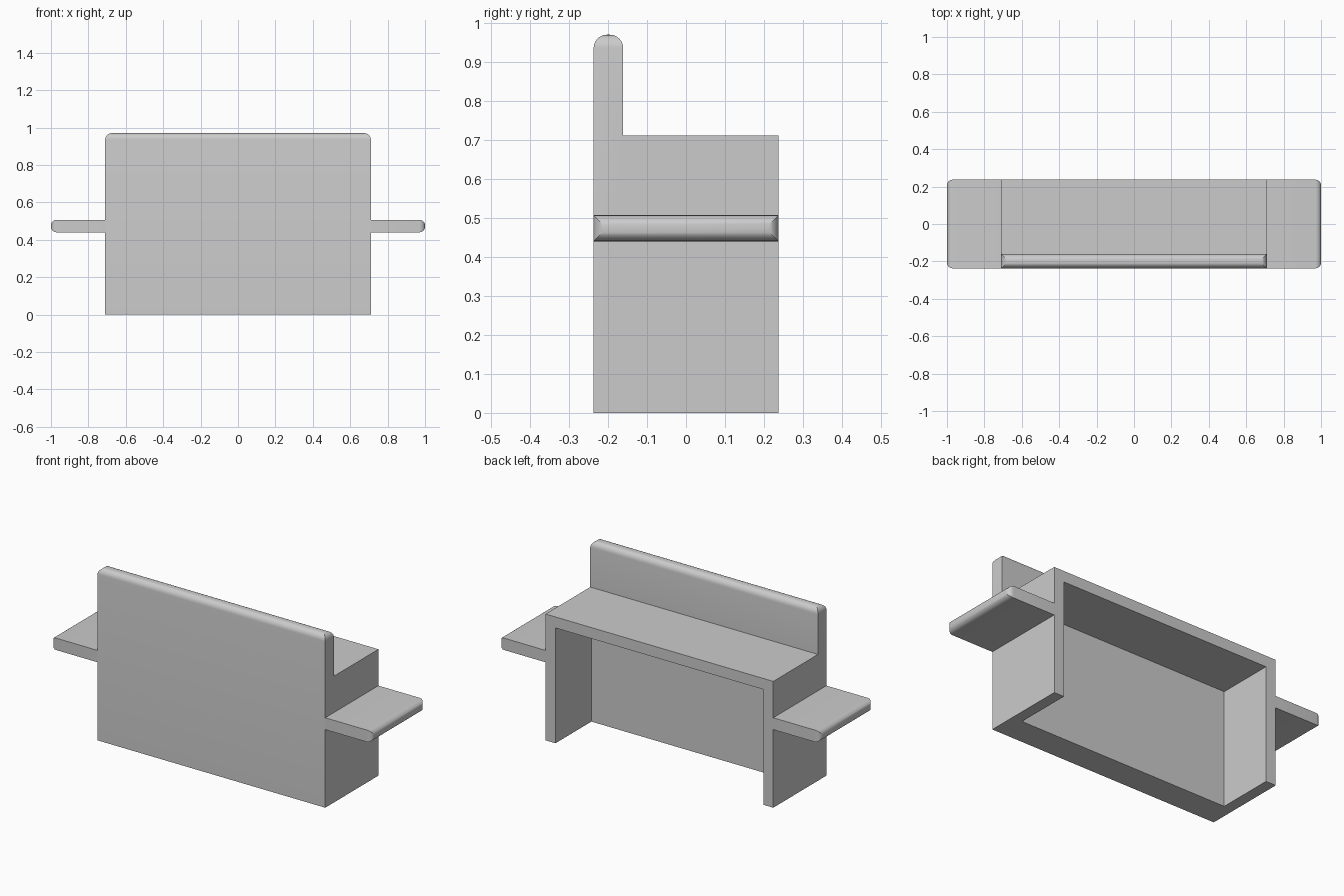
import bpy, bmesh
from mathutils import Vector

if "Cube" in bpy.data.objects:
    bpy.data.objects.remove(bpy.data.objects["Cube"])

W, D = 0.71, 0.237          # half width and half depth of the body
WALL = 0.062


def extrude_profile(name, pts, x0, x1, bevel_axis=None, bevel=0.0):
    """Extrude a (y, z) profile along x; round the rim of the face furthest along bevel_axis."""
    bm = bmesh.new()
    face = bm.faces.new([bm.verts.new((x0, y, z)) for y, z in pts])
    new = bmesh.ops.extrude_face_region(bm, geom=[face])["geom"]
    bmesh.ops.translate(bm, vec=(x1 - x0, 0, 0),
                        verts=[v for v in new if isinstance(v, bmesh.types.BMVert)])
    bmesh.ops.recalc_face_normals(bm, faces=bm.faces)
    if bevel_axis:
        axis = Vector(bevel_axis)
        end = max(bm.faces, key=lambda f: f.calc_center_median().dot(axis))
        bmesh.ops.bevel(bm, geom=list(end.edges), offset=bevel, segments=6,
                        profile=0.5, affect='EDGES', clamp_overlap=True)
    mesh = bpy.data.meshes.new(name)
    bm.to_mesh(mesh)
    bm.free()
    obj = bpy.data.objects.new(name, mesh)
    bpy.context.collection.objects.link(obj)
    return obj


def smooth(obj):
    bpy.ops.object.select_all(action='DESELECT')
    obj.select_set(True)
    bpy.context.view_layer.objects.active = obj
    bpy.ops.object.shade_smooth_by_angle()


def rect(y0, y1, z0, z1):
    return [(y0, z0), (y1, z0), (y1, z1), (y0, z1)]


# Counter body with raised front panel, rounded along its top
body = extrude_profile(
    "counter_body",
    [(-D, 0), (D, 0), (D, 0.712), (-0.161, 0.712), (-0.161, 0.97), (-D, 0.97)],
    -W, W, (0, 0, 1), 0.034)
smooth(body)

# Hollow open to the back and the floor
cutter = extrude_profile("hollow_cutter", rect(-0.083, 0.4, -0.2, 0.712 - WALL),
                         -W + WALL, W - WALL)
cutter.hide_render = True
cutter.hide_viewport = True
cut = body.modifiers.new("hollow", 'BOOLEAN')
cut.operation = 'DIFFERENCE'
cut.solver = 'EXACT'
cut.object = cutter

# Side shelves with rounded outer ends, mirrored
shelf = extrude_profile("side_shelf", rect(-D, D, 0.44, 0.507), W, 1.0, (1, 0, 0), 0.03)
smooth(shelf)
mirror = shelf.modifiers.new("mirror", 'MIRROR')
mirror.use_axis = (True, False, False)
